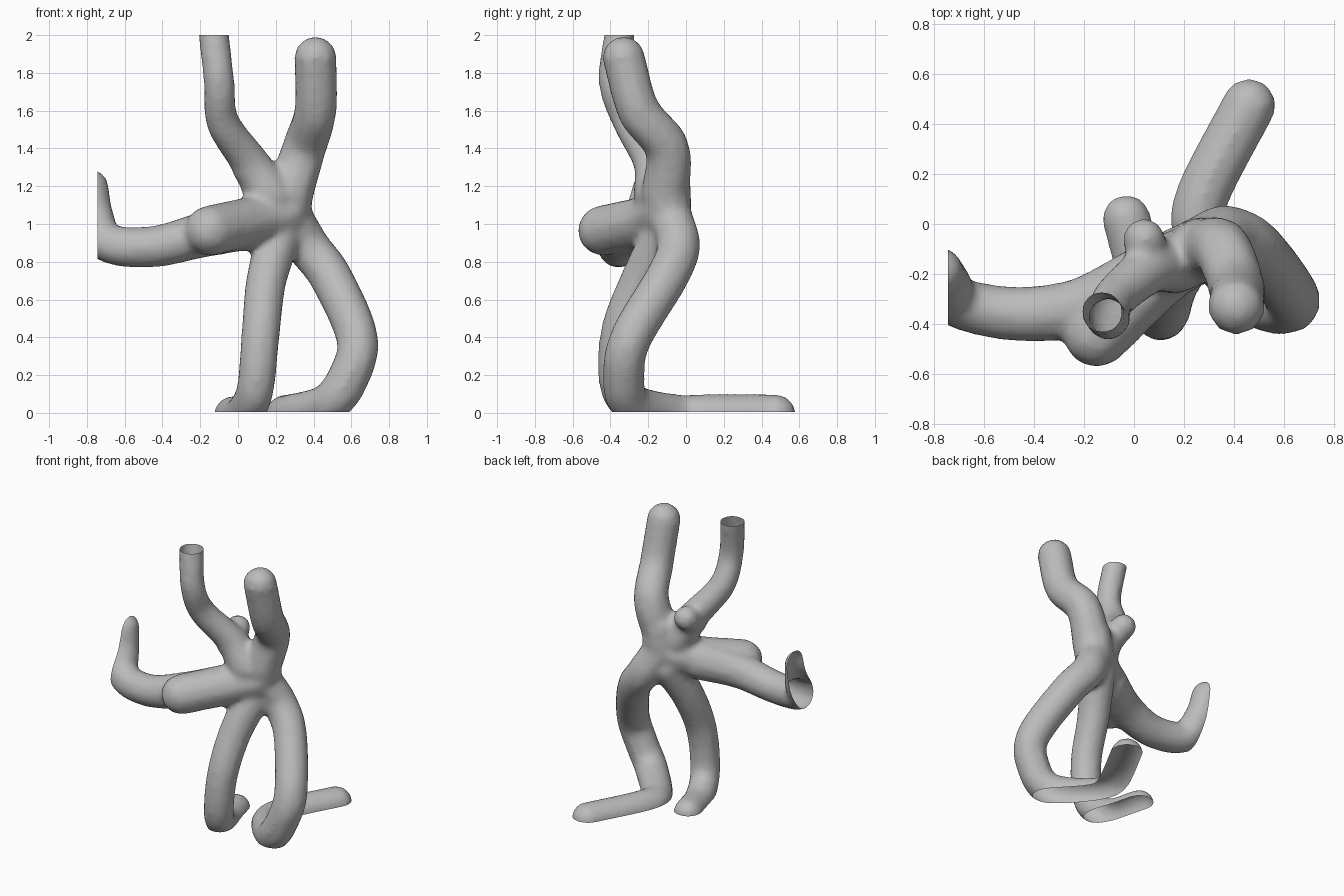
import bpy, bmesh
from mathutils import Vector, Matrix

cube = bpy.data.objects.get("Cube")
if cube:
    bpy.data.objects.remove(cube)

grey = bpy.data.materials.new("plain_grey")
grey.use_nodes = True
tone = (0.5, 0.5, 0.5, 1)
grey.diffuse_color = tone
grey.node_tree.nodes["Principled BSDF"].inputs["Base Color"].default_value = tone


def along(points, step=.015):
    """Yield the fraction travelled and the position on a smooth curve through the points."""
    p = [Vector(q) for q in points]
    spans = len(p) - 1
    p = [2 * p[0] - p[1]] + p + [2 * p[-1] - p[-2]]
    for span in range(spans):
        a, b, c, d = p[span:span + 4]
        count = max(2, int((c - b).length / step))
        for i in range(count + 1):
            t = i / count
            position = .5 * (2 * b + (c - a) * t + (2 * a - 5 * b + 4 * c - d) * t ** 2
                             + (3 * b - a - 3 * c + d) * t ** 3)
            yield (span + t) / spans, position


def limb(bm, root_radius, radius, *points):
    """Sweep a ball along a path, flared where it leaves the body."""
    for fraction, position in along(points):
        size = radius + (root_radius - radius) * (1 - fraction) ** 3
        bmesh.ops.create_icosphere(bm, subdivisions=2, radius=size * 1.015,
                                   matrix=Matrix.Translation(position))


bm = bmesh.new()
# Torso, ending in the round front knob
limb(bm, .125, .135, (.27, -.1, 1.22), (.25, -.11, 1.07), (.1, -.2, 1.02), (-.15, -.44, .965))
# Raised arm
limb(bm, .14, .103, (.05, -.22, 1), (-.2, -.33, .94), (-.45, -.36, .88),
     (-.69, -.32, .9), (-.76, -.23, 1.04), (-.785, -.19, 1.19))
# Right horn and the small knob behind it
limb(bm, .13, .083, (.17, -.15, 1.15), (.06, -.18, 1.33), (-.08, -.3, 1.54),
     (-.1, -.38, 1.75), (-.13, -.35, 2.02))
limb(bm, .09, .085, (.06, -.18, 1.29), (.04, -.06, 1.36))
# Left horn
limb(bm, .13, .114, (.27, -.11, 1.15), (.35, -.1, 1.4), (.41, -.25, 1.6), (.41, -.33, 1.88))
# Left leg with its long trailing foot
limb(bm, .12, .11, (.28, -.08, 1.03), (.37, -.04, .88), (.49, -.1, .72), (.63, -.29, .4),
     (.59, -.33, .2), (.48, -.29, .05), (.28, -.06, -.01), (.27, .1, -.01), (.46, .475, -.01))
# Right leg with its short foot
limb(bm, .12, .1, (.22, -.11, .95), (.15, -.24, .7), (.12, -.35, .42), (.09, -.35, .12),
     (.03, -.2, 0), (-.03, .02, -.01))
rough = bpy.data.meshes.new("swept_limbs")
bm.to_mesh(rough)
bm.free()
body = bpy.data.objects.new("branching_body", rough)
bpy.context.collection.objects.link(body)

# Fuse the limbs into one soft skin
fuse = body.modifiers.new("fuse", "REMESH")
fuse.mode = "VOXEL"
fuse.voxel_size = .02
soften = body.modifiers.new("soften", "SMOOTH")
soften.factor = .5
soften.iterations = 6
skin = bpy.data.meshes.new_from_object(body.evaluated_get(bpy.context.evaluated_depsgraph_get()))
body.modifiers.clear()
body.data = skin
bpy.data.meshes.remove(rough)

# Slice open the feet, the horn tip and the arm
bm = bmesh.new()
bm.from_mesh(skin)
for point, normal in (((0, 0, .005), (0, 0, -1)), ((0, 0, 2), (0, 0, 1)),
                      ((-.745, 0, 0), (-1, 0, 0))):
    bmesh.ops.bisect_plane(bm, geom=bm.verts[:] + bm.edges[:] + bm.faces[:],
                           plane_co=point, plane_no=normal, clear_outer=True)
for face in bm.faces:
    face.smooth = True
    face.material_index = 0
bm.to_mesh(skin)
bm.free()
skin.materials.clear()
skin.materials.append(grey)
